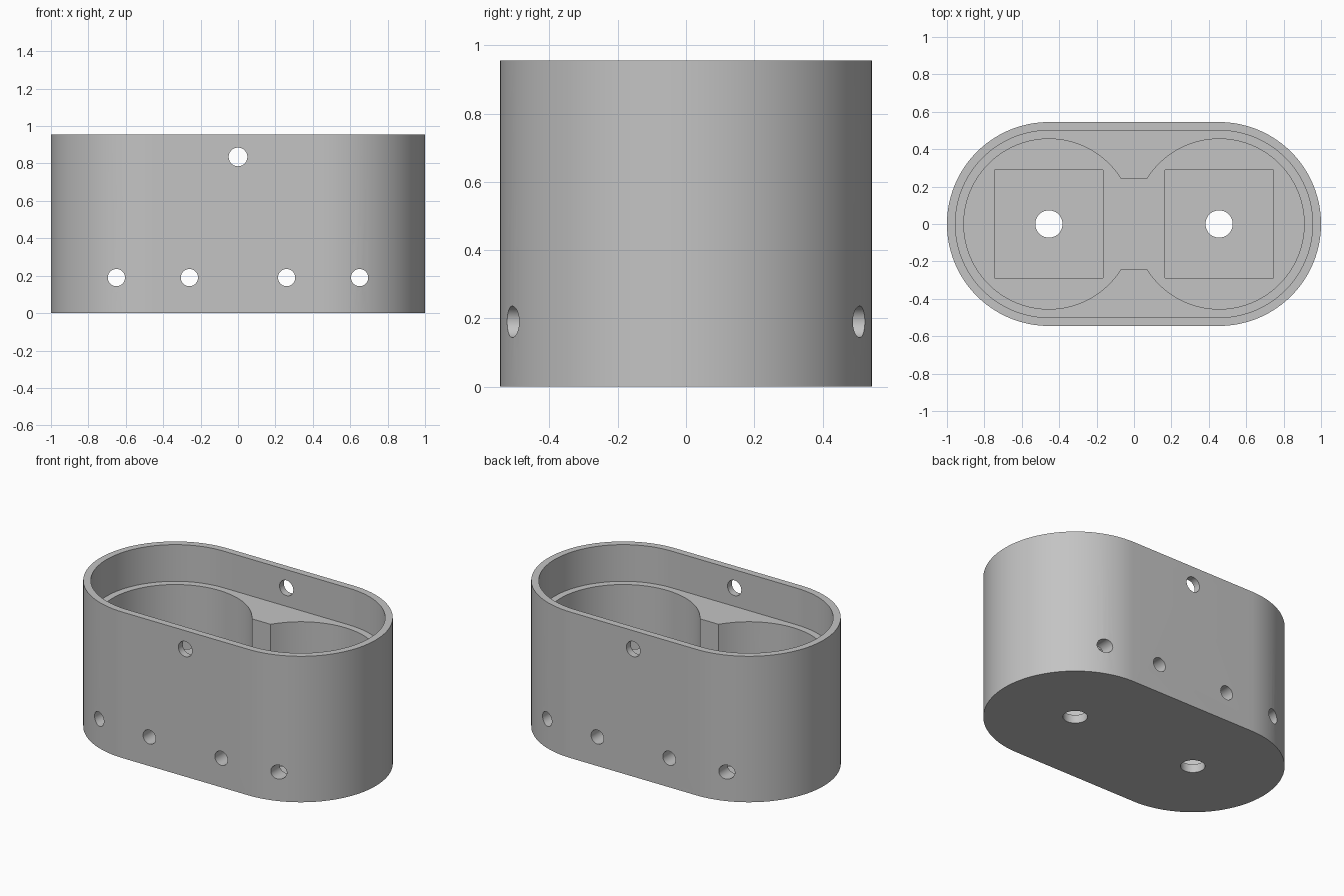
import bpy, bmesh, math
from mathutils import Matrix

cube = bpy.data.objects.get("Cube")
if cube:
    bpy.data.objects.remove(cube, do_unlink=True)

CENTRE = 0.455      # x of each round end
HEIGHT = 0.955
LEDGE = 0.715       # step under the rim
FLOOR = 0.11
POCKET = 0.055

grey = bpy.data.materials.new("plain grey")
grey.use_nodes = True
colour = (0.55, 0.55, 0.55, 1)
grey.diffuse_color = colour
grey.node_tree.nodes["Principled BSDF"].inputs["Base Color"].default_value = colour


def lobes(radius, half_angle, steps=48):
    """Outline of two mirrored arcs, one around each centre."""
    points = []
    for side in (1, -1):
        for i in range(steps + 1):
            a = half_angle * (2 * i / steps - 1)
            points.append((side * (CENTRE + radius * math.cos(a)), side * radius * math.sin(a)))
    return points


def finish(name, bm):
    bmesh.ops.recalc_face_normals(bm, faces=bm.faces)
    mesh = bpy.data.meshes.new(name)
    bm.to_mesh(mesh)
    bm.free()
    mesh.materials.append(grey)
    obj = bpy.data.objects.new(name, mesh)
    bpy.context.collection.objects.link(obj)
    return obj


def prism(name, outline, bottom, top):
    bm = bmesh.new()
    base = bm.faces.new([bm.verts.new((x, y, bottom)) for x, y in outline])
    up = bmesh.ops.extrude_face_region(bm, geom=[base])
    verts = [v for v in up["geom"] if isinstance(v, bmesh.types.BMVert)]
    bmesh.ops.translate(bm, verts=verts, vec=(0, 0, top - bottom))
    return finish(name, bm)


def rod(name, radius, x, z, along_y):
    bm = bmesh.new()
    place = Matrix.Translation((x, 0, z))
    if along_y:
        place = place @ Matrix.Rotation(math.pi / 2, 4, "X")
    bmesh.ops.create_cone(bm, cap_ends=True, segments=40, radius1=radius,
                          radius2=radius, depth=1.5, matrix=place)
    return finish(name, bm)


# Outer shell
body = prism("twin_round_housing", lobes(0.545, math.pi / 2), 0, HEIGHT)

# Rim recess and the two joined round wells
neck = math.pi - math.asin(0.24 / CENTRE)
cutters = [
    prism("rim_cutter", lobes(0.5, math.pi / 2), LEDGE, 1.2),
    prism("well_cutter", lobes(CENTRE, neck, 80), FLOOR, 0.9),
    rod("top_pin_cutter", 0.05, 0, 0.835, True),
]

# Square floor pockets, base holes and cross holes
for side in (1, -1):
    x = side * CENTRE
    square = [(x + i * 0.29, j * 0.29) for i, j in ((-1, -1), (1, -1), (1, 1), (-1, 1))]
    cutters.append(prism("pocket_cutter", square, POCKET, 0.2))
    cutters.append(rod("base_hole_cutter", 0.073, x, 0, False))
    for offset in (-0.195, 0.195):
        cutters.append(rod("cross_hole_cutter", 0.046, x + offset, 0.19, True))

for cutter in cutters:
    cutter.hide_render = True
    cut = body.modifiers.new(cutter.name, "BOOLEAN")
    cut.operation = "DIFFERENCE"
    cut.solver = "EXACT"
    cut.object = cutter

# Bake the cuts and drop the cutters
bpy.context.view_layer.update()
graph = bpy.context.evaluated_depsgraph_get()
cut_mesh = bpy.data.meshes.new_from_object(body.evaluated_get(graph))
body.modifiers.clear()
body.data = cut_mesh
for cutter in cutters:
    bpy.data.objects.remove(cutter, do_unlink=True)

bpy.ops.object.select_all(action="DESELECT")
body.select_set(True)
bpy.context.view_layer.objects.active = body
bpy.ops.object.shade_smooth_by_angle(angle=math.radians(30))
